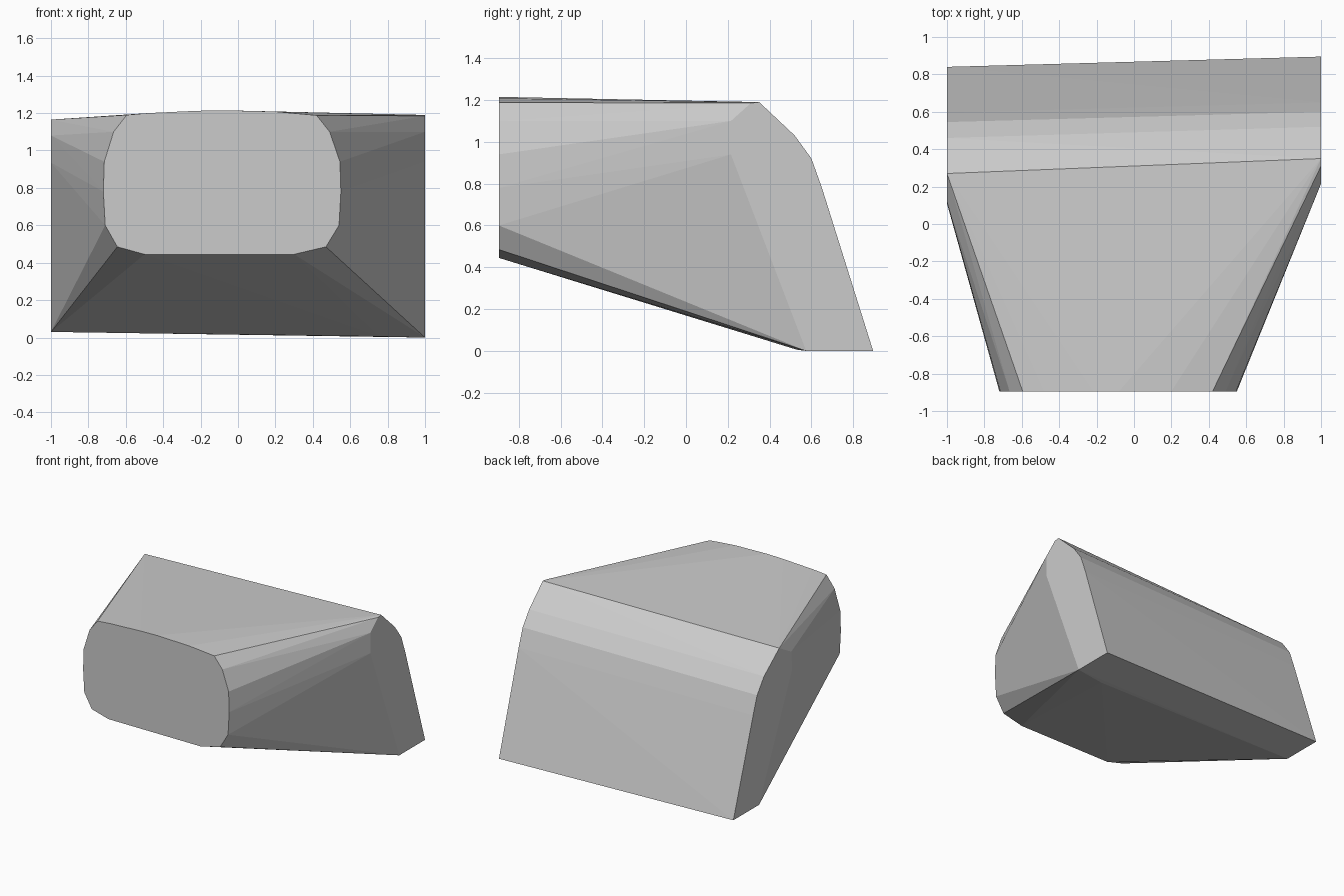
import bpy, bmesh

if "Cube" in bpy.data.objects:
    bpy.data.objects.remove(bpy.data.objects["Cube"])

# Rounded front opening (x, z) in the plane y = -0.895
front = [(-0.50, 0.445), (0.30, 0.445), (0.47, 0.485), (0.54, 0.60), (0.55, 0.78),
         (0.545, 0.94), (0.49, 1.10), (0.42, 1.188), (0.20, 1.208), (-0.08, 1.215),
         (-0.22, 1.212), (-0.48, 1.20), (-0.595, 1.19), (-0.665, 1.10), (-0.715, 0.94),
         (-0.72, 0.78), (-0.71, 0.60), (-0.645, 0.485)]

# Side profiles (y, z): the right one at x = 1, the slightly skewed left one at x = -1
right = [(0.895, 0.0), (0.575, 0.0), (0.215, 0.94), (0.215, 1.10), (0.31, 1.185),
         (0.35, 1.19), (0.52, 1.03), (0.60, 0.92), (0.65, 0.78)]
left = [(0.84, 0.03), (0.52, 0.03), (0.11, 0.935), (0.12, 1.08), (0.27, 1.165),
        (0.46, 1.015), (0.545, 0.90), (0.595, 0.76)]

points = [(x, -0.895, z) for x, z in front]
points += [(1, y, z) for y, z in right]
points += [(-1, y, z) for y, z in left]
points.append((0.75, 0.53, 0.006))

# Skin all sections with one convex hull
bm = bmesh.new()
for p in points:
    bm.verts.new(p)
hull = bmesh.ops.convex_hull(bm, input=bm.verts[:])
unused = [g for g in hull["geom_interior"] if isinstance(g, bmesh.types.BMVert)]
bmesh.ops.delete(bm, geom=unused, context='VERTS')
bmesh.ops.dissolve_limit(bm, angle_limit=0.01, verts=bm.verts[:], edges=bm.edges[:])
bmesh.ops.recalc_face_normals(bm, faces=bm.faces[:])
mesh = bpy.data.meshes.new("tapered_block")
bm.to_mesh(mesh)
bm.free()
block = bpy.data.objects.new("tapered_block", mesh)
bpy.context.collection.objects.link(block)
